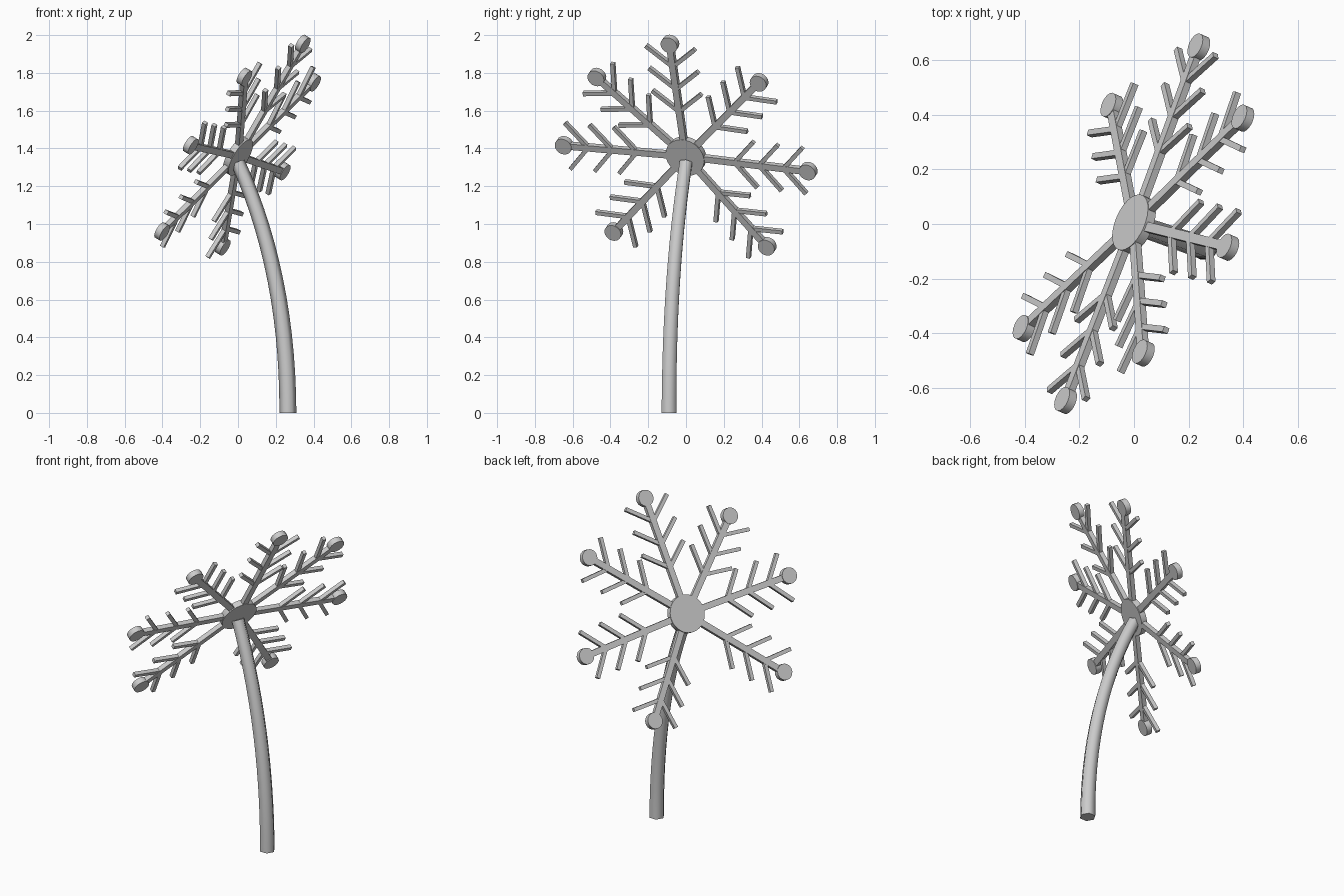
import bpy, bmesh, math
from mathutils import Vector, Matrix

if "Cube" in bpy.data.objects:
    bpy.data.objects.remove(bpy.data.objects["Cube"])

HUB = Vector((0, 0, 1.36))
NORMAL = Vector((-1, 0.44, 0.61)).normalized()   # front of the flower


def finish(name, bm, smooth=False):
    bmesh.ops.recalc_face_normals(bm, faces=bm.faces)
    me = bpy.data.meshes.new(name)
    bm.to_mesh(me)
    bm.free()
    ob = bpy.data.objects.new(name, me)
    bpy.context.collection.objects.link(ob)
    if smooth:
        bpy.ops.object.select_all(action='DESELECT')
        bpy.context.view_layer.objects.active = ob
        ob.select_set(True)
        bpy.ops.object.shade_smooth_by_angle(angle=math.radians(61))
    return ob


def disc(name, centre, r, depth, sides):
    bm = bmesh.new()
    rot = NORMAL.to_track_quat('Z', 'Y').to_matrix().to_4x4()
    bmesh.ops.create_cone(bm, cap_ends=True, segments=sides, radius1=r, radius2=r,
                          depth=depth, matrix=Matrix.Translation(centre) @ rot)
    finish(name, bm, True)


def add_bar(bm, a, b, width, depth, normal):
    d = (b - a).normalized()
    s = normal.cross(d).normalized()
    n = d.cross(s)
    m = Matrix((d * (b - a).length, s * width, n * depth)).transposed().to_4x4()
    bmesh.ops.create_cube(bm, size=1, matrix=Matrix.Translation((a + b) / 2) @ m)


# curved, slightly tapering six-sided stem
bm = bmesh.new()
P0, P1, P2 = Vector((.264, -.09, 0)), Vector((.264, -.09, .74)), Vector((0, 0, 1.325))
N, SIDES = 14, 6
rings = []
for i in range(N + 1):
    t = i / N
    p = P0 * (1 - t) ** 2 + P1 * 2 * t * (1 - t) + P2 * t * t
    tan = ((P1 - P0) * (1 - t) + (P2 - P1) * t).normalized()
    sx = Vector((0, 1, 0)).cross(tan).normalized()
    sy = tan.cross(sx)
    r = 0.045 - 0.007 * t
    rings.append([bm.verts.new(p + (sx * math.cos(k * math.tau / SIDES)
                                    + sy * math.sin(k * math.tau / SIDES)) * r)
                  for k in range(SIDES)])
for a, b in zip(rings, rings[1:]):
    for k in range(SIDES):
        n = (k + 1) % SIDES
        bm.faces.new((a[k], a[n], b[n], b[k]))
bm.faces.new(rings[0])
bm.faces.new(rings[-1])
finish("stem", bm, True)

# hub
disc("hub", HUB, 0.109, 0.036, 28)

# seven arms, each with three pairs of side twigs and a round tip
TIPS = [(.343, -.085, .593), (.398, .387, .39), (.237, .647, -.08), (-.081, .43, -.478),
        (-.402, -.382, -.40), (-.25, -.645, .057), (.034, -.472, .418)]
for i, tip in enumerate(TIPS, 1):
    v = Vector(tip)
    d0 = v.normalized()
    n0 = (NORMAL - d0 * NORMAL.dot(d0)).normalized()
    bm = bmesh.new()
    add_bar(bm, HUB, HUB + v, 0.036, 0.027, n0)
    for f in (0.4, 0.6, 0.8):
        for sign in (-1, 1):
            d = Matrix.Rotation(sign * math.radians(50), 3, n0) @ d0
            start = HUB + v * f
            add_bar(bm, start, start + d * 0.182, 0.022, 0.023, n0)
    finish(f"arm_{i}", bm)
    disc(f"arm_tip_{i}", HUB + v, 0.047, 0.034, 18)
